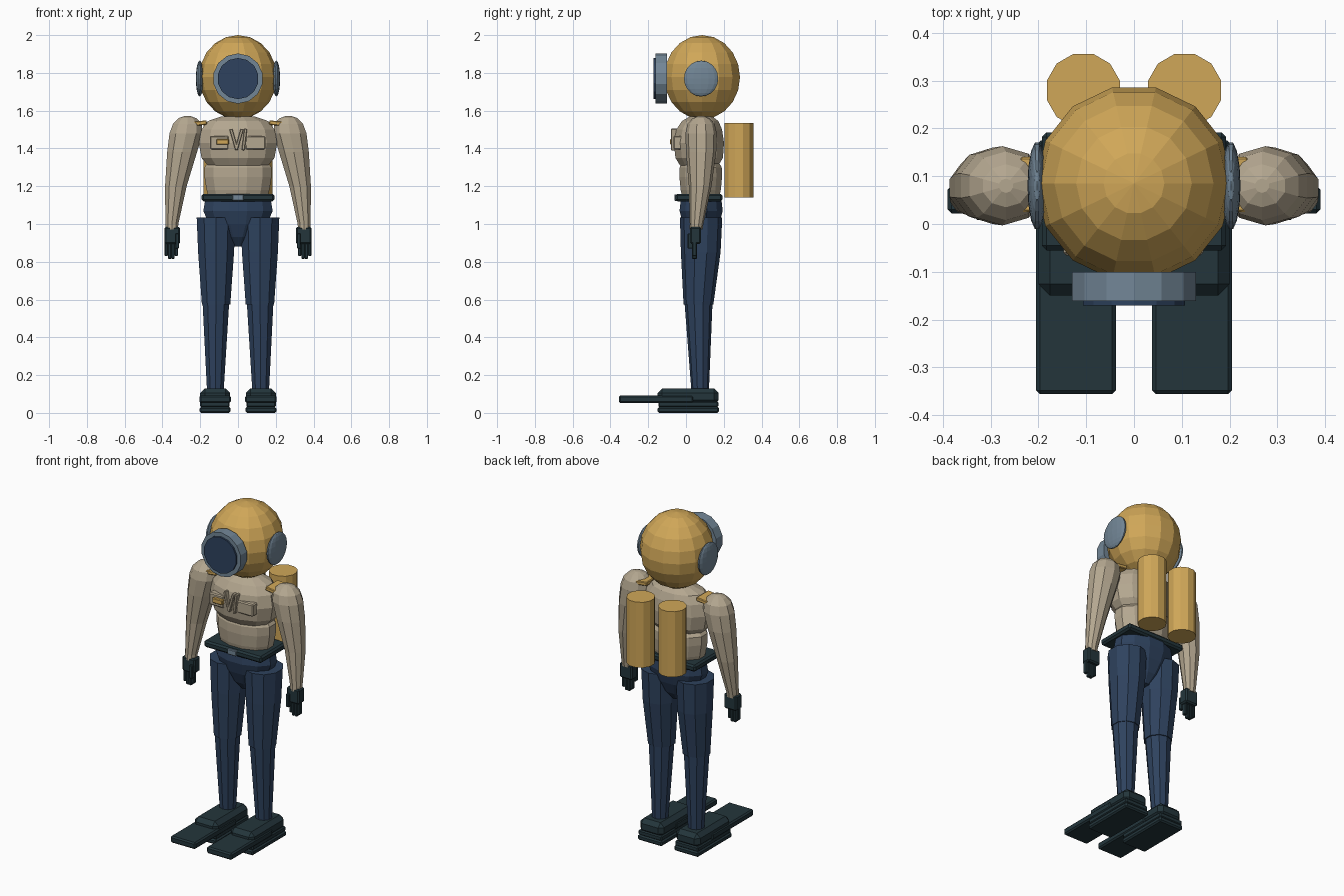
import bpy, bmesh, math
from mathutils import Matrix, Vector

if "Cube" in bpy.data.objects:
    bpy.data.objects.remove(bpy.data.objects["Cube"])


def material(name, r, g, b):
    m = bpy.data.materials.new(name)
    lin = lambda c: ((c / 255 + 0.055) / 1.055) ** 2.4
    m.diffuse_color = (lin(r), lin(g), lin(b), 1)
    m.use_nodes = True
    m.node_tree.nodes["Principled BSDF"].inputs["Base Color"].default_value = m.diffuse_color
    return m


BRASS = material("brass", 208, 167, 88)
CANVAS = material("canvas", 180, 167, 144)
NAVY = material("navy", 46, 66, 94)
RUBBER = material("dark_rubber", 35, 53, 59)
STEEL = material("steel", 114, 134, 150)


def finish(bm, name, mat):
    bmesh.ops.recalc_face_normals(bm, faces=bm.faces)
    me = bpy.data.meshes.new(name)
    bm.to_mesh(me)
    bm.free()
    me.materials.append(mat)
    ob = bpy.data.objects.new(name, me)
    bpy.context.collection.objects.link(ob)
    return ob


def box(name, mat, x, y, z, bevel=0.006, roll=0):
    """Bevelled box from (min, max) ranges, rolled about its own y axis."""
    bm = bmesh.new()
    size = [b - a for a, b in (x, y, z)]
    mid = [(a + b) / 2 for a, b in (x, y, z)]
    bmesh.ops.create_cube(bm, size=1, matrix=Matrix.Diagonal((*size, 1)))
    if bevel:
        bmesh.ops.bevel(bm, geom=bm.edges[:], offset=bevel, segments=1,
                        affect='EDGES', profile=0.5)
    bm.transform(Matrix.Translation(mid) @ Matrix.Rotation(roll, 4, 'Y'))
    return finish(bm, name, mat)


def ball(name, mat, center, radii, segs=14, rings=10):
    bm = bmesh.new()
    bmesh.ops.create_uvsphere(bm, u_segments=segs, v_segments=rings, radius=1)
    bm.transform(Matrix.Translation(center) @ Matrix.Diagonal((*radii, 1))
                 @ Matrix.Rotation(math.pi / 2, 4, 'Z'))
    return finish(bm, name, mat)


def loft(name, mat, rings, sides):
    """Skin of horizontal ellipses given as (x, y, z, rx, ry)."""
    bm = bmesh.new()
    loops = []
    for cx, cy, z, rx, ry in rings:
        angles = [2 * math.pi * (i + 0.5) / sides for i in range(sides)]
        loops.append([bm.verts.new((cx + rx * math.cos(a), cy + ry * math.sin(a), z))
                      for a in angles])
    for lo, hi in zip(loops, loops[1:]):
        for i in range(sides):
            j = (i + 1) % sides
            bm.faces.new((lo[i], lo[j], hi[j], hi[i]))
    bm.faces.new(loops[0])
    bm.faces.new(loops[-1])
    return finish(bm, name, mat)


def disc(name, mat, z, y0, y1, radius):
    """Round plate facing the front."""
    bm = bmesh.new()
    bmesh.ops.create_cone(bm, cap_ends=True, segments=14, radius1=radius,
                          radius2=radius, depth=y1 - y0)
    bm.transform(Matrix.Translation((0, (y0 + y1) / 2, z))
                 @ Matrix.Rotation(math.pi / 2, 4, 'X'))
    return finish(bm, name, mat)


# helmet and front window
ball("helmet", BRASS, (0, 0.085, 1.777), (0.206, 0.206, 0.223))
disc("window_rim", STEEL, 1.77, -0.161, -0.1, 0.133)
disc("window_glass", NAVY, 1.77, -0.171, -0.15, 0.109)

# torso
loft("chest", CANVAS, [(0, 0.07, 1.31, 0.165, 0.105), (0, 0.07, 1.35, 0.20, 0.13),
                       (0, 0.068, 1.43, 0.215, 0.138), (0, 0.07, 1.50, 0.20, 0.125),
                       (0, 0.075, 1.545, 0.165, 0.1), (0, 0.08, 1.57, 0.09, 0.06)], 12)
loft("belly", CANVAS, [(0, 0.078, 1.14, 0.16, 0.1), (0, 0.078, 1.18, 0.172, 0.11),
                       (0, 0.078, 1.25, 0.184, 0.117), (0, 0.078, 1.30, 0.184, 0.115),
                       (0, 0.075, 1.33, 0.16, 0.1)], 12)

# chest harness details
box("left_pocket", CANVAS, (-0.148, -0.05), (-0.066, 0.04), (1.394, 1.467))
box("right_pocket", CANVAS, (0.04, 0.145), (-0.066, 0.04), (1.394, 1.467))
box("name_plate", BRASS, (-0.115, -0.048), (-0.085, -0.05), (1.42, 1.45), 0.004)
for i, (x, tilt) in enumerate([(-0.022, -0.28), (0.006, 0.28), (0.034, 0.12)]):
    box(f"harness_strap_{i}", CANVAS, (x - 0.008, x + 0.008), (-0.08, -0.03),
        (1.39, 1.505), 0.003, tilt)

# belt and hips
box("belt", RUBBER, (-0.193, 0.193), (-0.055, 0.192), (1.12, 1.16), 0.01)
box("buckle", STEEL, (-0.03, 0.03), (-0.062, -0.04), (1.123, 1.157), 0.004)
loft("hips", NAVY, [(0, 0.08, 0.88, 0.035, 0.03), (0, 0.08, 0.93, 0.09, 0.07),
                    (0, 0.08, 1.0, 0.16, 0.1), (0, 0.08, 1.07, 0.19, 0.118),
                    (0, 0.08, 1.125, 0.18, 0.112)], 12)

for side, s in (("left", -1), ("right", 1)):
    def span(a, b):
        return tuple(sorted((s * a, s * b)))

    # helmet side port and air tank
    ball(f"{side}_port", STEEL, (s * 0.203, 0.08, 1.77), (0.02, 0.093, 0.095))
    loft(f"{side}_tank", BRASS, [(s * 0.106, 0.28, z, 0.079, 0.079)
                                 for z in (1.14, 1.535)], 12)

    # shoulder clasp
    box(f"{side}_clasp", BRASS, span(0.165, 0.238), (0.025, 0.14), (1.522, 1.545),
        0.004, s * 0.12)

    # sleeve with rounded shoulder
    loft(f"{side}_sleeve", CANVAS, [
        (s * 0.350, 0.053, 0.97, 0.034, 0.034), (s * 0.350, 0.056, 1.0, 0.036, 0.036),
        (s * 0.329, 0.075, 1.2, 0.060, 0.060), (s * 0.296, 0.08, 1.38, 0.083, 0.080),
        (s * 0.275, 0.08, 1.48, 0.092, 0.083), (s * 0.268, 0.08, 1.53, 0.08, 0.072),
        (s * 0.268, 0.08, 1.56, 0.05, 0.045), (s * 0.268, 0.08, 1.572, 0.015, 0.015)], 10)

    # glove
    box(f"{side}_palm", RUBBER, span(0.306, 0.39), (0.022, 0.08), (0.895, 0.985), 0.008)
    for i in range(4):
        x = 0.326 + i * 0.018
        tip = 0.83 if i in (0, 3) else 0.815
        box(f"{side}_finger_{i}", RUBBER, span(x - 0.009, x + 0.009),
            (0.032, 0.058), (tip, 0.91), 0.004)
    box(f"{side}_thumb", RUBBER, span(0.312, 0.332), (0.008, 0.035), (0.87, 0.95), 0.004)

    # trouser leg
    loft(f"{side}_thigh", NAVY, [(s * 0.116, 0.066, 0.575, 0.079, 0.079),
                                 (s * 0.116, 0.078, 0.85, 0.1, 0.105),
                                 (s * 0.116, 0.08, 1.035, 0.108, 0.112)], 10)
    loft(f"{side}_shin", NAVY, [(s * 0.12, 0.075, 0.11, 0.046, 0.046),
                                (s * 0.117, 0.066, 0.60, 0.075, 0.075)], 10)

    # boot and swim fin
    box(f"{side}_sole", RUBBER, span(0.04, 0.203), (-0.15, 0.175), (0, 0.032), 0.008)
    box(f"{side}_welt", RUBBER, span(0.044, 0.2), (-0.146, 0.171), (0.03, 0.06), 0.006)
    box(f"{side}_boot", RUBBER, span(0.042, 0.2), (-0.15, 0.173), (0.045, 0.13), 0.024)
    box(f"{side}_fin", RUBBER, span(0.038, 0.205), (-0.356, 0.04), (0.052, 0.092), 0.008)
